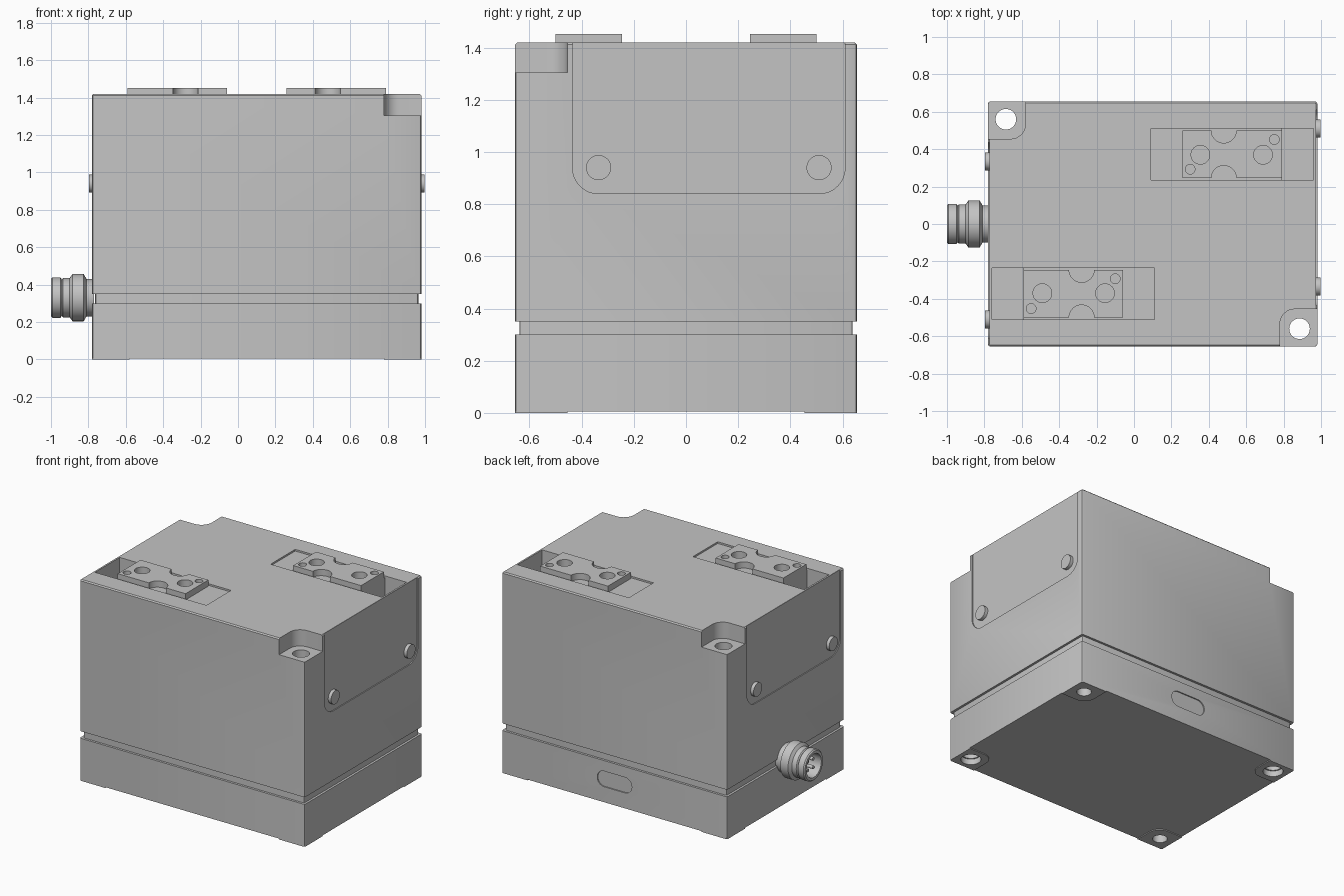
import bpy, bmesh
from math import cos, sin, pi, radians
from mathutils import Matrix, Vector

cube = bpy.data.objects.get("Cube")
if cube:
    bpy.data.objects.remove(cube, do_unlink=True)

metal = bpy.data.materials.new("satin grey metal")
metal.use_nodes = True
grey = (0.55, 0.55, 0.55, 1)
metal.diffuse_color = grey
metal.node_tree.nodes["Principled BSDF"].inputs["Base Color"].default_value = grey

# Body limits; the design repeats by a half turn about its own centre
X0, X1, Y, TOP, CX = -0.78, 0.98, 0.655, 1.42, 0.1
CENTRE = Matrix.Translation((CX, 0, 0))


def about_centre(sx, sy):
    return CENTRE @ Matrix.Diagonal((sx, sy, 1, 1)) @ CENTRE.inverted()


SAME, TURNED = about_centre(1, 1), about_centre(-1, -1)
HALVES = (("right", SAME), ("left", TURNED))
parts = []


def finish(name, bm, place=SAME):
    bm.transform(place)
    bmesh.ops.recalc_face_normals(bm, faces=bm.faces[:])
    mesh = bpy.data.meshes.new(name)
    bm.to_mesh(mesh)
    bm.free()
    mesh.materials.append(metal)
    obj = bpy.data.objects.new(name, mesh)
    bpy.context.collection.objects.link(obj)
    parts.append(obj)
    return obj


def rounded(u0, u1, v0, v1, radii=(0, 0, 0, 0), steps=8):
    """Rectangle outline, corner radii counter-clockwise from lower left."""
    pts = []
    corners = ((u0, v0, 1, 1), (u1, v0, -1, 1), (u1, v1, -1, -1), (u0, v1, 1, -1))
    for i, ((u, v, du, dv), r) in enumerate(zip(corners, radii)):
        for k in range(steps + 1 if r else 1):
            a = pi + i * pi / 2 + k * pi / 2 / steps
            pts.append((u + r * (du + cos(a)), v + r * (dv + sin(a))) if r else (u, v))
    return pts


def circle(u, v, r, n=40):
    return [(u + r * cos(2 * pi * k / n), v + r * sin(2 * pi * k / n)) for k in range(n)]


def prism(name, outline, w0, w1, axis="z", place=SAME, chamfer=0):
    bm = bmesh.new()
    order = {"z": lambda u, v, w: (u, v, w), "x": lambda u, v, w: (w, u, v),
             "y": lambda u, v, w: (u, w, v)}[axis]
    low = [bm.verts.new(order(u, v, w0)) for u, v in outline]
    high = [bm.verts.new(order(u, v, w1)) for u, v in outline]
    bm.faces.new(low)
    cap = bm.faces.new(high)
    for i in range(len(low)):
        j = (i + 1) % len(low)
        bm.faces.new((low[i], low[j], high[j], high[i]))
    if chamfer:
        bmesh.ops.bevel(bm, geom=cap.edges[:], offset=chamfer, segments=1, affect="EDGES")
    return finish(name, bm, place)


def cut(targets, outline, w0, w1, axis="z", place=SAME):
    cutter = prism("cutter", outline, w0, w1, axis, place)
    cutter.hide_render = True
    for obj in targets:
        mod = obj.modifiers.new("cut", "BOOLEAN")
        mod.operation, mod.solver, mod.object = "DIFFERENCE", "EXACT", cutter
        bpy.context.view_layer.objects.active = obj
        bpy.ops.object.modifier_apply(modifier=mod.name)
    parts.remove(cutter)
    bpy.data.objects.remove(cutter, do_unlink=True)


def block(name, inset, z0, z1, chamfer=0):
    outline = rounded(X0 + inset, X1 - inset, -Y + inset, Y - inset, (0.012,) * 4, 2)
    return prism(name, outline, z0, z1, chamfer=chamfer)


# Stacked body: base, recessed seam, housing
base = block("base", 0, 0.006, 0.30)
seam = block("seam_groove", 0.016, 0.30, 0.35)
housing = block("housing", 0, 0.35, TOP, 0.008)

# Corner feet standing just proud of the underside
feet = []
for i, (sx, sy) in enumerate(((1, 1), (-1, -1), (1, -1), (-1, 1))):
    outline = rounded(0.78, X1, -Y, -0.455, (0, 0.012, 0, 0.08))
    feet.append(prism(f"foot_{i + 1}", outline, 0, 0.006, place=about_centre(sx, sy)))

for side, place in HALVES:
    # Corner mounting notch with a through bolt hole
    cut([housing], rounded(0.78, 1.2, -0.9, -0.455, (0, 0, 0, 0.08)), 1.305, 1.6, place=place)
    bolt = (0.885, -0.56)
    foot = feet[0] if side == "right" else feet[1]
    cut([foot, base, seam, housing], circle(*bolt, 0.055), -0.1, 1.6, place=place)
    cut([foot, base], circle(*bolt, 0.064), -0.1, 0.04, place=place)

    # Blind hole in the opposite foot
    foot = feet[2] if side == "right" else feet[3]
    cut([foot, base], circle(0.885, 0.56, 0.047), -0.1, 0.16, place=place)

    # Side cover area and its two pins
    cover = rounded(-0.435, 0.61, 0.84, 1.6, (0.1, 0.1, 0, 0))
    cut([housing], cover, X1 - 0.007, 1.2, "x", place)
    for n, y in enumerate((-0.335, 0.51)):
        prism(f"{side}_pin_{n + 1}", circle(y, 0.94, 0.048), 0.95, 0.996, "x", place, 0.005)

    # Slide way: shallow along the carriage, deep at the outer end
    cut([housing], rounded(0.09, 0.96, 0.235, 0.51), TOP - 0.012, 1.6, place=place)
    cut([housing], rounded(0.79, 0.96, 0.235, 0.51), 1.12, 1.6, place=place)

    # Gripper jaw mount with waist notches, screw holes and dowel holes
    jaw = prism(f"{side}_jaw_mount", rounded(0.26, 0.79, 0.245, 0.5), TOP - 0.012, 1.452,
                place=place)
    for y in (0.245, 0.5):
        cut([jaw], circle(0.48, y, 0.067), 1.3, 1.6, place=place)
    for x, y, r in ((0.355, 0.37, 0.05), (0.69, 0.37, 0.05),
                    (0.3, 0.293, 0.026), (0.75, 0.452, 0.026)):
        cut([jaw, housing], circle(x, y, r), 1.33, 1.6, place=place)

# Shallow slot on the back of the base
cut([base], rounded(-0.035, 0.235, 0.115, 0.225, (0.054,) * 4), Y - 0.008, 0.8, "y")

# Round cable connector, turned profile of (x, radius)
profile = [(-0.77, 0), (-0.77, 0.1), (-0.81, 0.1), (-0.825, 0.126), (-0.885, 0.126),
           (-0.9, 0.105), (-0.935, 0.105), (-0.942, 0.098), (-0.95, 0.108),
           (-0.992, 0.108), (-1, 0.1), (-1, 0.082), (-0.9, 0.082), (-0.9, 0)]
bm = bmesh.new()
verts = [bm.verts.new((x, 0, 0.33 + r)) for x, r in profile]
edges = [bm.edges.new(pair) for pair in zip(verts, verts[1:])]
bmesh.ops.spin(bm, geom=verts + edges, cent=Vector((0, 0, 0.33)), axis=(1, 0, 0),
               angle=2 * pi, steps=48, use_duplicate=False)
bmesh.ops.remove_doubles(bm, verts=bm.verts[:], dist=0.0005)
finish("cable_connector", bm)

for n in range(4):
    a = pi / 4 + n * pi / 2
    outline = circle(0.042 * cos(a), 0.33 + 0.042 * sin(a), 0.012, 16)
    prism(f"contact_pin_{n + 1}", outline, -0.975, -0.89, "x")

# Smooth curved walls, keep machined edges sharp
bpy.ops.object.select_all(action="DESELECT")
for obj in parts:
    obj.select_set(True)
bpy.context.view_layer.objects.active = housing
bpy.ops.object.shade_smooth_by_angle(angle=radians(25))
